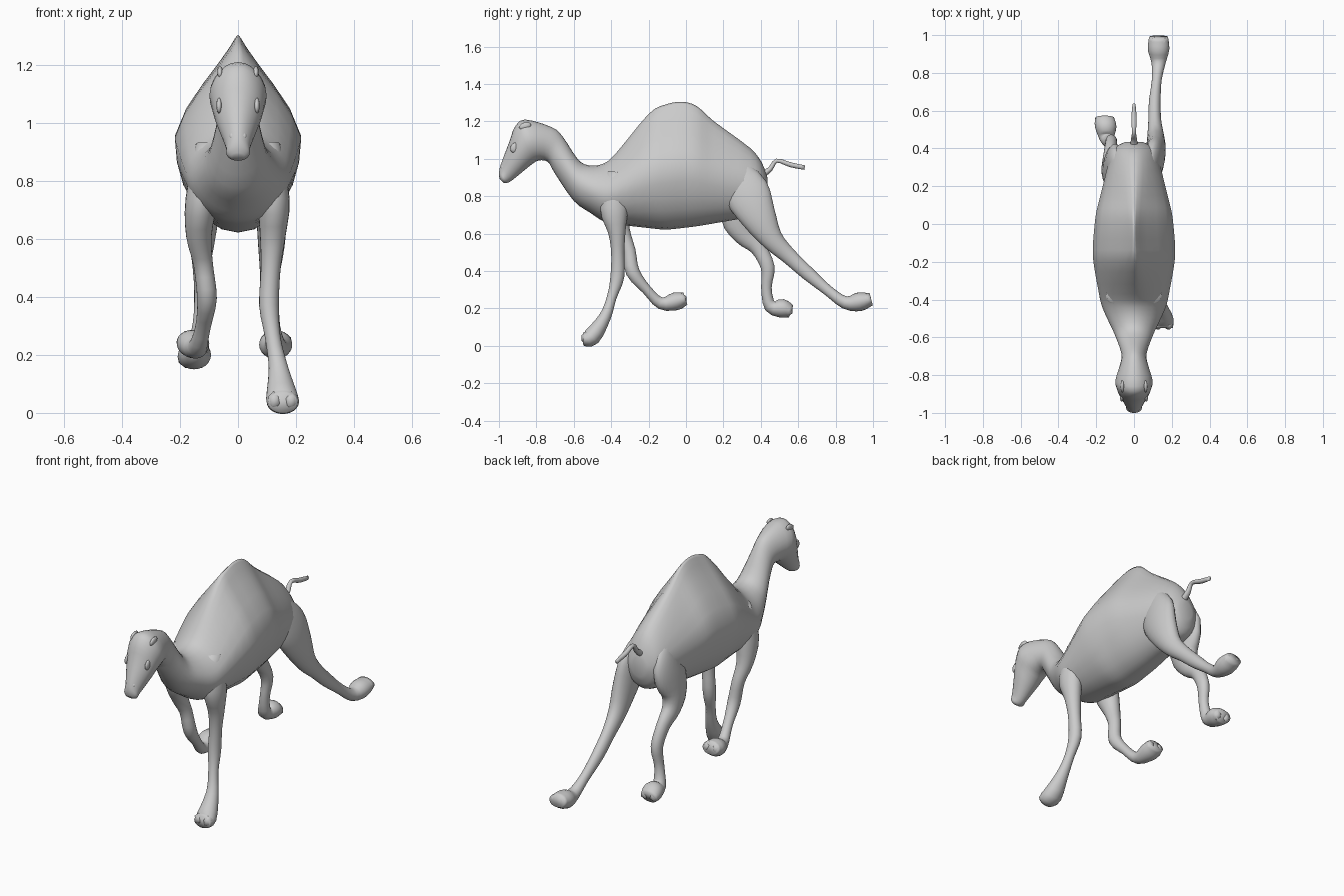
import bpy, bmesh, math
from mathutils import Vector, Matrix

SIDES = 24


def spline(rows, steps=3):
    """Catmull-Rom smoothing of the cross-section rows."""
    out = []
    for i in range(len(rows) - 1):
        a, b = rows[max(i - 1, 0)], rows[i]
        c, d = rows[i + 1], rows[min(i + 2, len(rows) - 1)]
        for s in range(steps):
            t = s / steps
            out.append([0.5 * (2 * q + (r - p) * t + (2 * p - 5 * q + 4 * r - w) * t * t
                               + (3 * q - p - 3 * r + w) * t ** 3)
                        for p, q, r, w in zip(a, b, c, d)])
    return out + [list(rows[-1])]


def finish(name, bm):
    bmesh.ops.recalc_face_normals(bm, faces=bm.faces)
    me = bpy.data.meshes.new(name)
    bm.to_mesh(me)
    bm.free()
    for p in me.polygons:
        p.use_smooth = True
    bpy.context.collection.objects.link(bpy.data.objects.new(name, me))


def loft(name, rows):
    """Rows: one edge (y, z), opposite edge (y, z), centre x, half width, taper."""
    bm = bmesh.new()
    rings = []
    for ty, tz, by, bz, x, w, k in rows:
        ring = []
        for i in range(SIDES):
            a = 2 * math.pi * i / SIDES
            c = math.cos(a)
            f = (1 + c) / 2
            px = x + w * math.sin(a) * (1 - k * max(0, c) ** 1.35)
            ring.append(bm.verts.new((px, by + (ty - by) * f, bz + (tz - bz) * f)))
        rings.append(ring)
    for r, s in zip(rings, rings[1:]):
        for i in range(SIDES):
            j = (i + 1) % SIDES
            bm.faces.new((r[i], r[j], s[j], s[i]))
    bm.faces.new(rings[0])
    bm.faces.new(rings[-1])
    finish(name, bm)


def limb(name, path, girth):
    """Tube along joints (x, y, z) with girth (half width, half depth) at each."""
    pts = spline([(*p, *g) for p, g in zip(path, girth)])
    rows = []
    for i, (x, y, z, w, r) in enumerate(pts):
        p, q = pts[max(i - 1, 0)], pts[min(i + 1, len(pts) - 1)]
        d = Vector((q[1] - p[1], q[2] - p[2])).normalized() * r
        rows.append((y - d.y, z + d.x, y + d.y, z - d.x, x, w, 0))
    loft(name, rows)


def blob(name, loc, size, tilt=0.0, sub=2):
    bm = bmesh.new()
    m = Matrix.Translation(loc) @ Matrix.Rotation(tilt, 4, 'X') @ Matrix.Diagonal((*size, 1))
    bmesh.ops.create_icosphere(bm, subdivisions=sub, radius=1, matrix=m)
    finish(name, bm)


def leg(name, path, girth):
    limb(name, path, girth)
    # split toes at the tip of the foot
    tip = Vector(path[-1]).lerp(Vector(path[-2]), 0.4)
    for s in (-1, 1):
        blob(name.replace("leg", "toe"), tip + Vector((s * 0.028, 0, 0)), (0.028, 0.031, 0.036), sub=1)


# torso with hump, from rump to withers: y, top z, bottom z, half width
torso = [(0.435, 0.90, 0.79, 0.045), (0.405, 0.98, 0.72, 0.10), (0.34, 1.06, 0.69, 0.13),
         (0.15, 1.20, 0.655, 0.178), (0.06, 1.28, 0.64, 0.20), (-0.02, 1.305, 0.63, 0.21),
         (-0.11, 1.29, 0.622, 0.217), (-0.20, 1.24, 0.63, 0.215), (-0.37, 1.035, 0.65, 0.185),
         (-0.44, 0.975, 0.665, 0.168)]
# neck and head, from chest to lips: top y z, bottom y z, half width
neck = [(-0.52, 0.965, -0.51, 0.71, 0.135), (-0.58, 1.00, -0.60, 0.775, 0.10),
        (-0.66, 1.12, -0.70, 0.92, 0.068), (-0.72, 1.17, -0.74, 0.985, 0.07),
        (-0.86, 1.21, -0.79, 0.99, 0.098), (-0.915, 1.17, -0.825, 0.97, 0.092),
        (-0.945, 1.09, -0.86, 0.942, 0.077), (-0.99, 0.97, -0.93, 0.885, 0.044),
        (-1.00, 0.92, -0.96, 0.87, 0.04), (-0.995, 0.89, -0.975, 0.872, 0.022)]
rings = spline([(y, t, y, b, w) for y, t, b, w in torso] + neck)
# the section narrows upward most strongly at the hump
loft("body", [(*r[:4], 0, r[4], 0.1 + 0.77 * math.exp(-((r[0] + 0.04) / 0.34) ** 2)) for r in rings])

# legs in a gallop: shared girths, one joint path each
front = [(0.05, 0.05), (0.056, 0.075), (0.044, 0.047), (0.034, 0.035), (0.034, 0.037),
         (0.027, 0.026), (0.034, 0.032), (0.056, 0.048), (0.05, 0.034)]
hind = [(0.035, 0.06), (0.052, 0.12), (0.053, 0.095), (0.045, 0.06), (0.034, 0.043),
        (0.031, 0.037), (0.026, 0.028), (0.037, 0.034), (0.057, 0.05), (0.05, 0.034)]
leg("front_right_leg", [(0.095, -0.37, 0.93), (0.122, -0.385, 0.74), (0.12, -0.37, 0.61),
                        (0.113, -0.365, 0.50), (0.107, -0.367, 0.37), (0.12, -0.397, 0.26),
                        (0.14, -0.433, 0.155), (0.153, -0.503, 0.05), (0.155, -0.55, 0.036)], front)
leg("front_left_leg", [(-0.095, -0.37, 0.93), (-0.125, -0.38, 0.74), (-0.135, -0.345, 0.61),
                       (-0.12, -0.305, 0.51), (-0.107, -0.285, 0.395), (-0.12, -0.21, 0.30),
                       (-0.14, -0.135, 0.228), (-0.155, -0.055, 0.238), (-0.155, -0.003, 0.253)], front)
leg("hind_right_leg", [(0.07, 0.25, 0.98), (0.10, 0.32, 0.83), (0.115, 0.388, 0.69),
                       (0.115, 0.46, 0.57), (0.11, 0.55, 0.48), (0.11, 0.65, 0.388),
                       (0.12, 0.76, 0.295), (0.13, 0.85, 0.232), (0.13, 0.925, 0.235),
                       (0.13, 0.99, 0.25)], hind)
leg("hind_left_leg", [(-0.07, 0.25, 0.98), (-0.10, 0.305, 0.83), (-0.118, 0.28, 0.685),
                      (-0.125, 0.315, 0.592), (-0.125, 0.385, 0.525), (-0.12, 0.437, 0.42),
                      (-0.13, 0.43, 0.31), (-0.145, 0.45, 0.212), (-0.15, 0.515, 0.20),
                      (-0.155, 0.562, 0.184)], hind)

# tail carried high
limb("tail", [(0, 0.40, 0.91), (0, 0.45, 0.945), (0, 0.485, 0.99), (0, 0.56, 0.968), (0, 0.635, 0.953)],
     [(0.022, 0.02), (0.016, 0.013), (0.011, 0.011), (0.014, 0.013), (0.008, 0.012)])

# eyes, folded ears and nostrils
for side, s in (("right", 1), ("left", -1)):
    blob(side + "_eye", (s * 0.065, -0.915, 1.06), (0.01, 0.024, 0.03), -0.6)
    blob(side + "_ear", (s * 0.062, -0.86, 1.175), (0.01, 0.034, 0.02), 0.3)
    blob(side + "_nostril", (s * 0.02, -0.98, 0.955), (0.01, 0.009, 0.014), -0.3)
